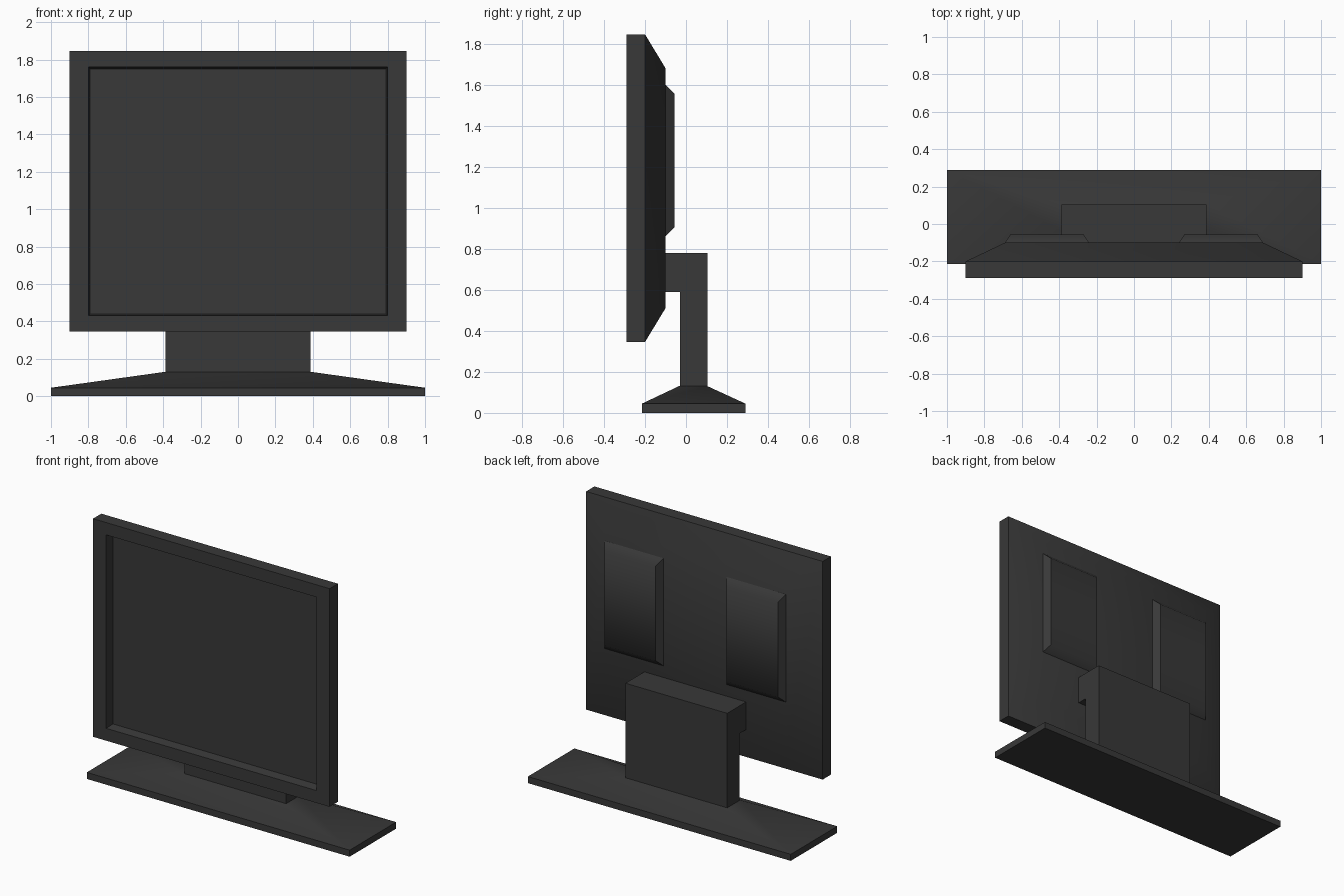
import bpy, bmesh, math

if "Cube" in bpy.data.objects:
    bpy.data.objects.remove(bpy.data.objects["Cube"])

dark = bpy.data.materials.new("dark_charcoal")
dark.diffuse_color = (0.04, 0.04, 0.04, 1)
dark.use_nodes = True
dark.node_tree.nodes["Principled BSDF"].inputs["Base Color"].default_value = dark.diffuse_color


def finish(name, bm, angle):
    bmesh.ops.recalc_face_normals(bm, faces=bm.faces)
    mesh = bpy.data.meshes.new(name)
    bm.to_mesh(mesh)
    bm.free()
    mesh.materials.append(dark)
    obj = bpy.data.objects.new(name, mesh)
    bpy.context.collection.objects.link(obj)
    bpy.ops.object.select_all(action='DESELECT')
    obj.select_set(True)
    bpy.context.view_layer.objects.active = obj
    bpy.ops.object.shade_smooth_by_angle(angle=math.radians(angle))
    return obj


def loft(name, rings, axis, angle=50):
    """Join rectangular rings (level, u0, u1, v0, v1) stacked along y or z."""
    bm = bmesh.new()
    loops = []
    for w, u0, u1, v0, v1 in rings:
        corners = [(u0, v0), (u1, v0), (u1, v1), (u0, v1)]
        loops.append([bm.verts.new((u, w, v) if axis == 'y' else (u, v, w))
                      for u, v in corners])
    for a, b in zip(loops, loops[1:]):
        for i in range(4):
            j = (i + 1) % 4
            bm.faces.new((a[i], a[j], b[j], b[i]))
    bm.faces.new(loops[0])
    bm.faces.new(loops[-1])
    return finish(name, bm, angle)


# Display housing: recessed screen, bezel, straight sides, tapered back
loft("display_housing", [
    (-0.23, -0.79, 0.79, 0.44, 1.75),
    (-0.29, -0.80, 0.80, 0.43, 1.76),
    (-0.29, -0.90, 0.90, 0.345, 1.845),
    (-0.20, -0.90, 0.90, 0.345, 1.845),
    (-0.10, -0.69, 0.69, 0.51, 1.68),
], 'y')

# Two raised pads on the back
for side, x0, x1 in (("left", -0.69, -0.24), ("right", 0.24, 0.69)):
    loft("back_pad_" + side, [
        (-0.10, x0, x1, 0.86, 1.60),
        (-0.055, x0 + 0.03, x1 - 0.03, 0.905, 1.555),
    ], 'y')

# Neck with its arm: an upside-down L profile extruded across x
bm = bmesh.new()
profile = [(-0.03, 0.125), (0.105, 0.125), (0.105, 0.78), (-0.10, 0.78),
           (-0.10, 0.59), (-0.03, 0.59)]
face = bm.faces.new([bm.verts.new((-0.387, y, z)) for y, z in profile])
side = bmesh.ops.extrude_face_region(bm, geom=[face])
bmesh.ops.translate(bm, vec=(0.774, 0, 0),
                    verts=[v for v in side["geom"] if isinstance(v, bmesh.types.BMVert)])
finish("neck", bm, 50)

# Base: thin slab sloping up to the neck
loft("base", [
    (0.0, -1.0, 1.0, -0.215, 0.29),
    (0.045, -1.0, 1.0, -0.215, 0.29),
    (0.13, -0.39, 0.39, -0.035, 0.105),
], 'z')
